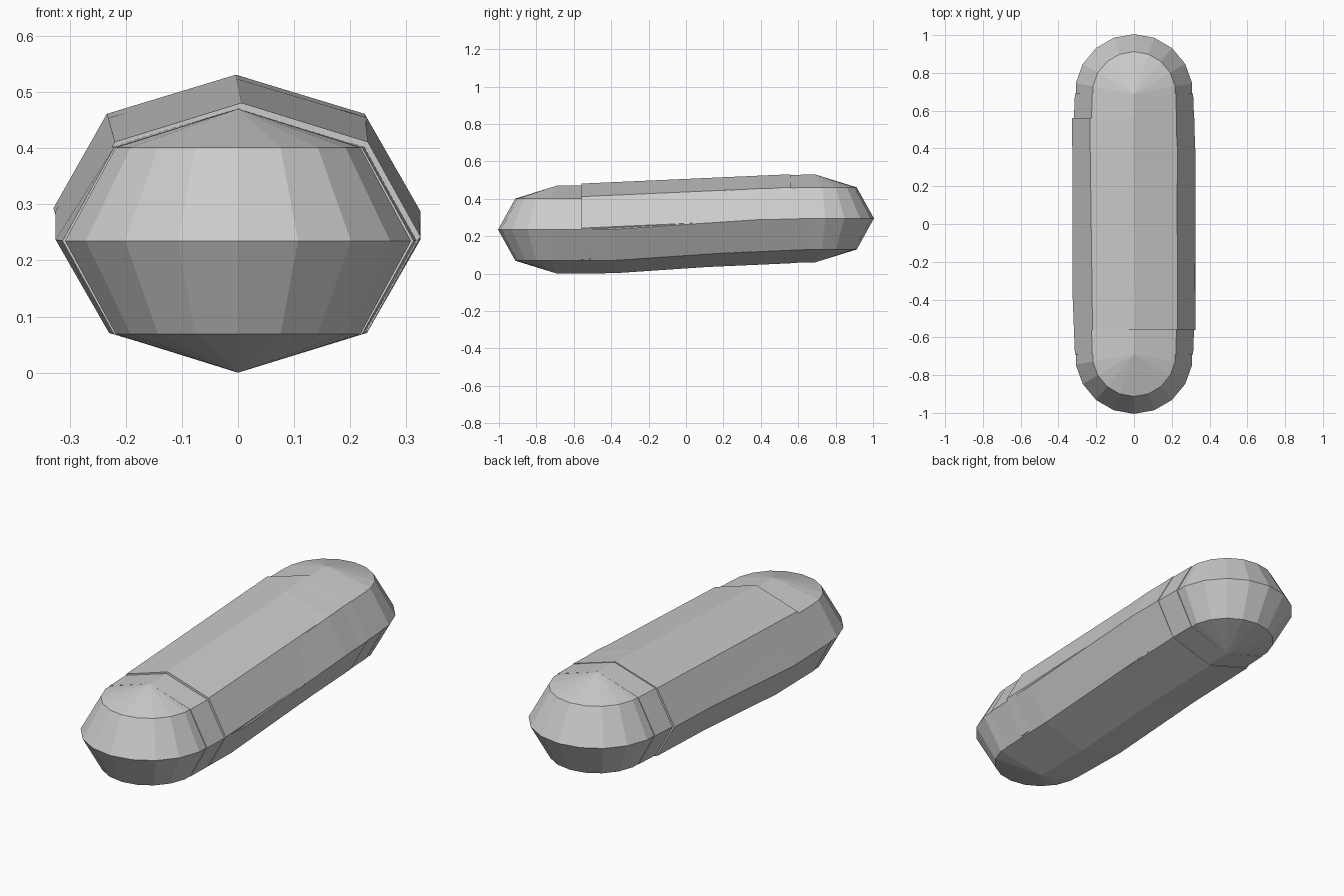
import bpy, bmesh
from math import sin, cos, pi

if "Cube" in bpy.data.objects:
    bpy.data.objects.remove(bpy.data.objects["Cube"])


def finish(name, bm):
    bmesh.ops.recalc_face_normals(bm, faces=bm.faces)
    mesh = bpy.data.meshes.new(name)
    bm.to_mesh(mesh)
    bm.free()
    obj = bpy.data.objects.new(name, mesh)
    bpy.context.collection.objects.link(obj)
    return obj


def end_cap(name, y, z):
    # faceted squashed ball
    bm = bmesh.new()
    bmesh.ops.create_uvsphere(bm, u_segments=18, v_segments=4, radius=1)
    bmesh.ops.scale(bm, vec=(0.313, 0.315, 0.235), verts=bm.verts)
    bmesh.ops.translate(bm, vec=(0, y, z), verts=bm.verts)
    return finish(name, bm)


def octagon_tube(name, stations):
    # stations: (y, centre x, centre z, half width, half height)
    bm = bmesh.new()
    rings = []
    for y, x, z, w, h in stations:
        rings.append([bm.verts.new((x + w * cos(i * pi / 4), y, z + h * sin(i * pi / 4)))
                      for i in range(8)])
    for a, b in zip(rings, rings[1:]):
        for i in range(8):
            j = (i + 1) % 8
            bm.faces.new((a[i], a[j], b[j], b[i]))
    bm.faces.new(rings[0])
    bm.faces.new(rings[-1])
    return finish(name, bm)


# rounded ends, the back one slightly higher
end_cap("front_end", -0.69, 0.235)
end_cap("back_end", 0.69, 0.295)

# slightly swollen body joining the ends
octagon_tube("body", [
    (-0.69, 0, 0.235, 0.313, 0.235),
    (-0.38, 0, 0.237, 0.325, 0.235),
    (0.38, 0, 0.288, 0.325, 0.235),
    (0.69, 0, 0.295, 0.313, 0.235),
])

# overlapping straight sleeve with a small step at each end
octagon_tube("sleeve", [
    (-0.56, 0.006, 0.243, 0.319, 0.238),
    (0.56, -0.004, 0.293, 0.325, 0.238),
])
